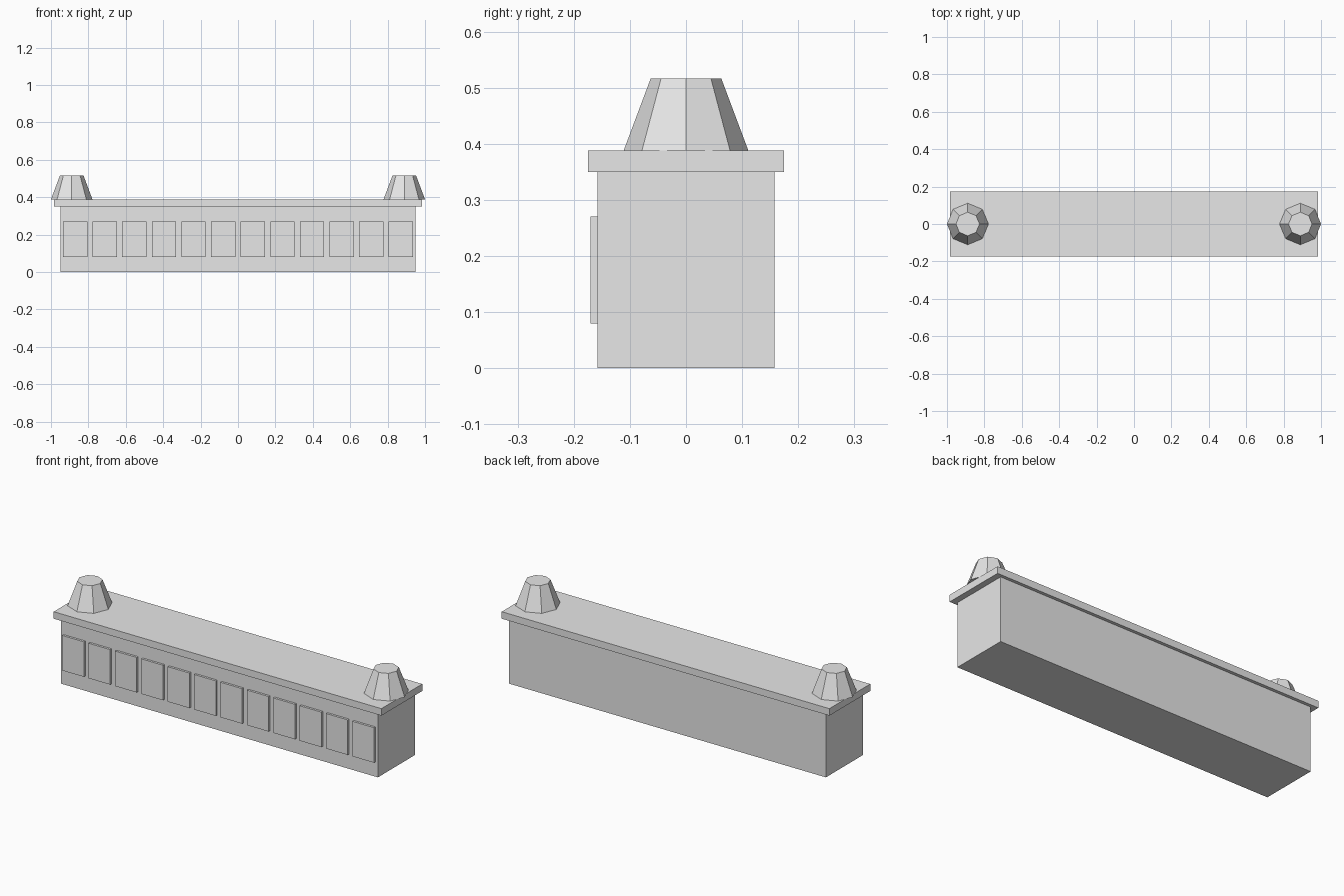
import bpy
from math import pi

cube = bpy.data.objects.get("Cube")
if cube:
    bpy.data.objects.remove(cube, do_unlink=True)

# Single plain grey
grey = bpy.data.materials.new("light_grey")
grey.use_nodes = True
colour = (0.8, 0.8, 0.8, 1)
grey.diffuse_color = colour
grey.node_tree.nodes["Principled BSDF"].inputs["Base Color"].default_value = colour


def finish(name):
    obj = bpy.context.object
    obj.name = name
    obj.data.materials.append(grey)
    return obj


def box(name, x, y, z):
    """Box from (low, high) ranges on each axis."""
    bpy.ops.mesh.primitive_cube_add(size=1, location=[sum(r) / 2 for r in (x, y, z)])
    obj = finish(name)
    obj.scale = [r[1] - r[0] for r in (x, y, z)]
    bpy.ops.object.transform_apply(location=False, rotation=False, scale=True)
    return obj


HALF_LENGTH, HALF_DEPTH = 0.95, 0.158
BODY_TOP, ROOF_TOP, TOWER_TOP = 0.35, 0.388, 0.516

# Main block and overhanging roof slab
box("body", (-HALF_LENGTH, HALF_LENGTH), (-HALF_DEPTH, HALF_DEPTH), (0, BODY_TOP))
box("roof_slab", (-0.983, 0.983), (-0.175, 0.175), (BODY_TOP, ROOF_TOP))

# Row of raised panels along the front
PANELS = 12
pitch = 2 * HALF_LENGTH / PANELS
for i in range(PANELS):
    x = -HALF_LENGTH + pitch * (i + 0.5)
    box(f"front_panel_{i + 1}", (x - 0.065, x + 0.065),
        (-0.17, -HALF_DEPTH), (0.08, 0.27))

# Tapered eight-sided turrets at both ends
for side, name in ((-1, "right_turret"), (1, "left_turret")):
    bpy.ops.mesh.primitive_cone_add(
        vertices=8, radius1=0.111, radius2=0.063, depth=TOWER_TOP - ROOF_TOP,
        location=(side * 0.889, 0, (ROOF_TOP + TOWER_TOP) / 2))
    finish(name)
